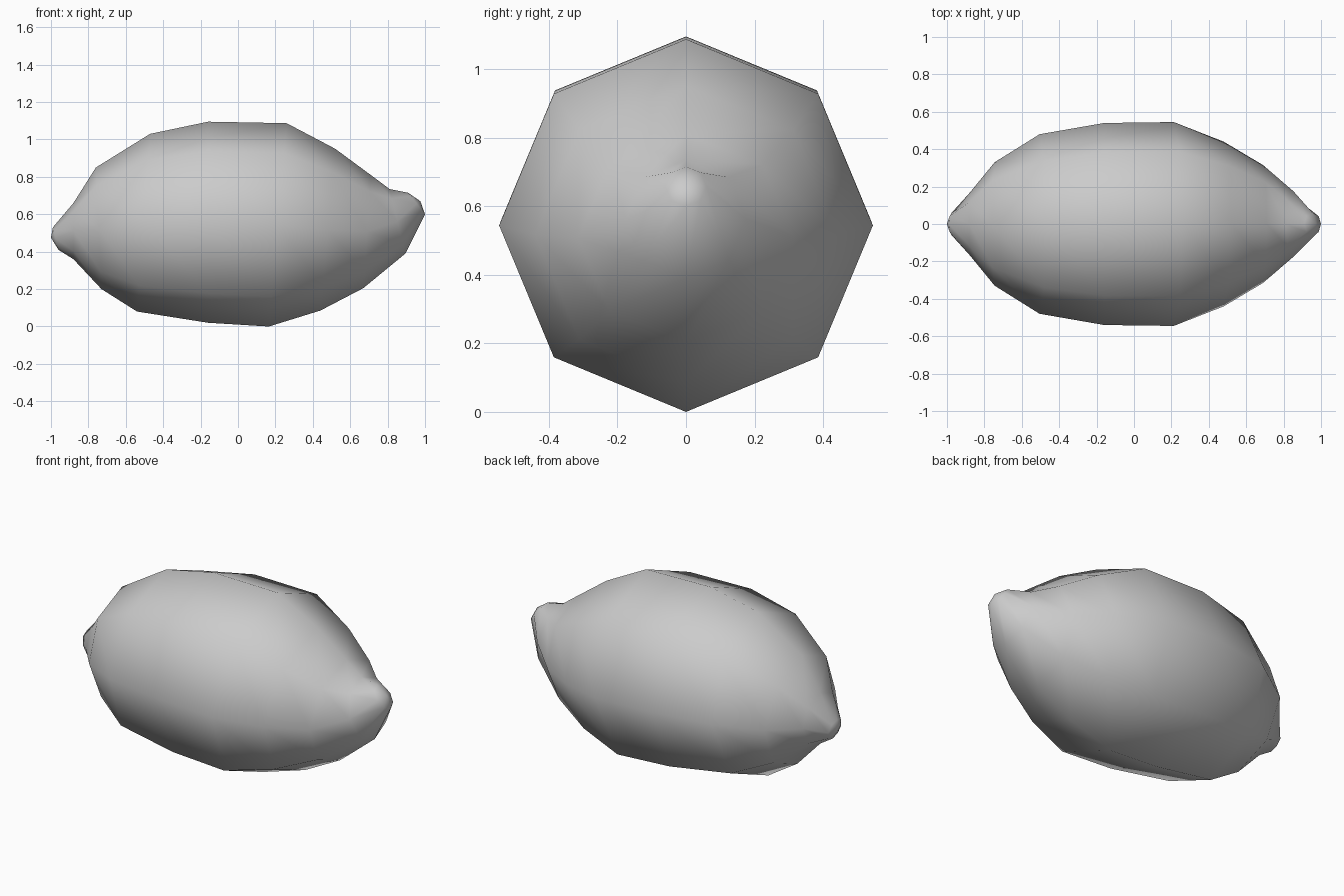
import bpy, bmesh, math

if "Cube" in bpy.data.objects:
    bpy.data.objects.remove(bpy.data.objects["Cube"])

SIDES = 8
# Cross-sections along the fruit: top x, top z, bottom x, bottom z, half width
RINGS = [
    (-0.99, 0.53, -0.96, 0.41, 0.06),
    (-0.88, 0.66, -0.88, 0.36, 0.165),
    (-0.76, 0.85, -0.73, 0.20, 0.33),
    (-0.47, 1.03, -0.54, 0.08, 0.48),
    (-0.16, 1.095, -0.16, 0.02, 0.54),
    (0.26, 1.087, 0.165, 0.0, 0.545),
    (0.52, 0.95, 0.44, 0.085, 0.44),
    (0.71, 0.81, 0.67, 0.205, 0.315),
    (0.81, 0.735, 0.895, 0.39, 0.175),
    (0.91, 0.715, 1.0, 0.60, 0.06),
]
LEFT_TIP = (-1.0, 0, 0.475)
RIGHT_TIP = (0.975, 0, 0.67)

bm = bmesh.new()


def add_ring(tx, tz, bx, bz, w):
    verts = []
    for i in range(SIDES):
        a = 2 * math.pi * i / SIDES
        s = math.sin(a) / 2
        verts.append(bm.verts.new(((tx + bx) / 2 + (tx - bx) * s,
                                   w * math.cos(a),
                                   (tz + bz) / 2 + (tz - bz) * s)))
    return verts


# Fruit body skinned between the tilted rings
rings = [add_ring(*r) for r in RINGS]
for r0, r1 in zip(rings, rings[1:]):
    for i in range(SIDES):
        j = (i + 1) % SIDES
        bm.faces.new((r0[i], r0[j], r1[j], r1[i]))

# Pointed caps at both ends
for tip, ring in ((LEFT_TIP, rings[0]), (RIGHT_TIP, rings[-1])):
    v = bm.verts.new(tip)
    for i in range(SIDES):
        bm.faces.new((v, ring[i], ring[(i + 1) % SIDES]))

bmesh.ops.recalc_face_normals(bm, faces=bm.faces[:])
for f in bm.faces:
    f.smooth = True
mesh = bpy.data.meshes.new("lemon")
bm.to_mesh(mesh)
bm.free()
lemon = bpy.data.objects.new("lemon", mesh)
bpy.context.collection.objects.link(lemon)
